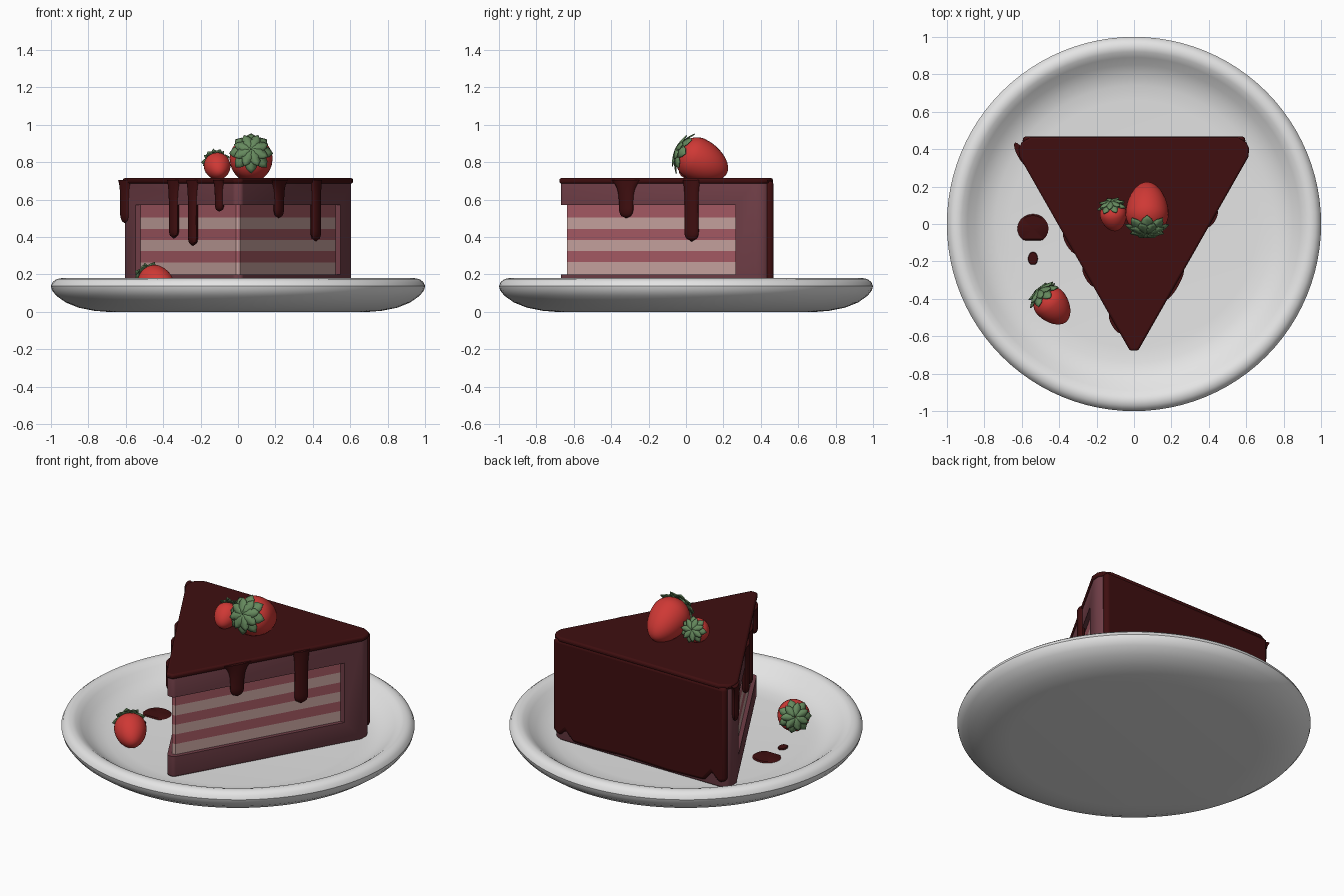
import bpy, bmesh, math
from mathutils import Vector

if "Cube" in bpy.data.objects:
    bpy.data.objects.remove(bpy.data.objects["Cube"])


def mat(name, r, g, b):
    m = bpy.data.materials.new(name)
    m.diffuse_color = (r, g, b, 1)
    m.use_nodes = True
    m.node_tree.nodes["Principled BSDF"].inputs["Base Color"].default_value = m.diffuse_color
    return m


WHITE = mat("porcelain", .78, .78, .78)
GLAZE = mat("dark_glaze", .05, .0045, .005)
FROST = mat("mauve_frosting", .16, .048, .062)
PINK = mat("pink_sponge", .39, .105, .13)
CREAM = mat("cream_filling", .58, .37, .35)
RED = mat("strawberry_red", .62, .04, .035)
GREEN = mat("leaf_green", .13, .25, .11)


def make(name, bm, material):
    bmesh.ops.recalc_face_normals(bm, faces=bm.faces)
    me = bpy.data.meshes.new(name)
    bm.to_mesh(me)
    bm.free()
    me.materials.append(material)
    ob = bpy.data.objects.new(name, me)
    bpy.context.collection.objects.link(ob)
    return ob


def prism(name, pts, sweep, material, bevel=0, segs=3):
    """Extrude a closed 3D outline along the sweep vector."""
    bm = bmesh.new()
    face = bm.faces.new([bm.verts.new(p) for p in pts])
    ext = bmesh.ops.extrude_face_region(bm, geom=[face])
    bmesh.ops.translate(bm, vec=sweep, verts=[v for v in ext["geom"] if isinstance(v, bmesh.types.BMVert)])
    ob = make(name, bm, material)
    if bevel:
        b = ob.modifiers.new("bevel", 'BEVEL')
        b.width, b.segments, b.limit_method, b.angle_limit = bevel, segs, 'ANGLE', math.radians(40)
    return ob


def loft(bm, rings):
    """Skin closed rings of points; single points become poles."""
    vr = [[bm.verts.new(p) for p in r] for r in rings]
    for a, b in zip(vr, vr[1:]):
        n = max(len(a), len(b))
        for i in range(n):
            j = (i + 1) % n
            if len(a) == 1:
                bm.faces.new((a[0], b[i], b[j]))
            elif len(b) == 1:
                bm.faces.new((a[i], a[j], b[0]))
            else:
                bm.faces.new((a[i], a[j], b[j], b[i]))


def circle(r, z, n):
    if r == 0:
        return [(0, 0, z)]
    return [(r * math.cos(2 * math.pi * i / n), r * math.sin(2 * math.pi * i / n), z) for i in range(n)]


# plate
FLOOR = .07
profile = [(0, 0), (.7, 0), (.77, .006), (.85, .022), (.92, .05), (.97, .085), (.994, .115), (1, .138),
           (.99, .16), (.97, .175), (.945, .18), (.92, .174), (.89, .152), (.85, .12), (.8, .092),
           (.74, .076), (.66, FLOOR), (0, FLOOR)]
bm = bmesh.new()
loft(bm, [circle(r, z, 96) for r, z in profile])
make("plate", bm, WHITE)


# wedge outline, mirrored in x
def wedge(z, grow=0.0):
    half = [(.022, -.667 - grow), (.602 + grow, .36), (.605 + grow, .405), (.59 + grow, .437), (.55, .455 + grow)]
    return [(x, y, z) for x, y in half] + [(-x, y, z) for x, y in reversed(half)]


# frosting frame with the cut sides opened up
frame = prism("frosting_frame", wedge(FLOOR), (0, 0, .63), FROST, .014)
cutter = prism("side_cutter", [(-1, -1, .2), (1, -1, .2), (1, .265, .2), (-1, .265, .2)], (0, 0, .37), FROST)
cutter.hide_render = True
bo = frame.modifiers.new("open_sides", 'BOOLEAN')
bo.operation, bo.object, bo.solver = 'DIFFERENCE', cutter, 'EXACT'
bpy.context.view_layer.objects.active = frame
for m in list(frame.modifiers):
    bpy.ops.object.modifier_apply(modifier=m.name)
bpy.data.objects.remove(cutter)

# sponge and cream layers
levels = [.195, .265, .325, .385, .443, .505, .575]
for i, (a, b) in enumerate(zip(levels, levels[1:])):
    pts = [(-.012, -.635, a), (.012, -.635, a), (.535, .29, a), (-.535, .29, a)]
    prism(f"{'sponge' if i % 2 else 'cream'}_layer_{i + 1}", pts, (0, 0, b - a), PINK if i % 2 else CREAM)

# glaze on the top, and the sheet running down the back
prism("top_glaze", wedge(.685, .01), (0, 0, .03), GLAZE, .011)
bottom = [(-.595, .12), (-.55, .1), (-.5, .15), (-.45, .09), (-.2, .08), (.1, .09), (.3, .08),
          (.46, .085), (.51, .14), (.55, .1), (.595, .13)]
sheet = [(x, .425, z) for x, z in bottom] + [(.595, .425, .7), (-.595, .425, .7)]
prism("back_glaze", sheet, (0, .043, 0), GLAZE, .02)


# drips running down the cut sides: side, y, end height, half width, flare
def drip(name, side, y, end, w, flare, depth=.022):
    x = min(.022 + (y + .667) * .565, .6)
    t, n = Vector((side * .49, .871, 0)), Vector((side * .871, -.49, 0))
    base = Vector((side * x, y, 0))
    rings, steps = [], 18
    for i in range(steps + 1):
        u = i / steps
        z = .705 + (end - .705) * u
        left = z - end
        cap = math.sqrt(max(0, 1 - (1 - min(1, left / (w * 1.3))) ** 2))
        ww = w * cap * (.85 + .25 * u + flare * math.exp(-u * 5))
        if i == steps:
            rings.append([base + Vector((0, 0, z))])
            continue
        rings.append([base + t * ww * math.cos(k * math.pi / 8) + n * depth * max(cap, .2) * math.sin(k * math.pi / 8)
                      + Vector((0, 0, z)) for k in range(16)])
    bm = bmesh.new()
    loft(bm, [[base + Vector((0, 0, .706))]] + rings)
    make(name, bm, GLAZE)


for i, d in enumerate([(1, -.32, .5, .04, 1.5), (1, .03, .375, .04, .5), (-1, -.1, .39, .036, 1),
                       (-1, -.28, .35, .034, 1), (-1, -.53, .535, .03, 1.2), (-1, .37, .47, .045, .8)]):
    drip(f"drip_{i + 1}", *d)


# sauce spots on the plate
def spot(name, x, y, rx, ry, flat):
    ring = []
    for k in range(28):
        a = 2 * math.pi * k / 28
        ring.append((rx * math.cos(a), max(ry * math.sin(a), -ry * flat)))
    bm = bmesh.new()
    rows = [(.92, 0), (1, .004), (.9, .01)]
    loft(bm, [[(x, y, FLOOR - .003)]] + [[(x + px * s, y + py * s, FLOOR - .001 + h) for px, py in ring] for s, h in rows]
         + [[(x, y, FLOOR + .011)]])
    make(name, bm, GLAZE)


spot("large_sauce_spot", -.54, -.025, .083, .078, .8)
spot("small_sauce_spot", -.54, -.185, .026, .036, .9)


# strawberry: widest point, stem direction, radius, stem length, tip length
def strawberry(name, centre, stem, R, a, b, leaves=8):
    rot = Vector(stem).to_track_quat('Z', 'Y').to_matrix().to_4x4()

    def surf(phi):
        c = math.cos(phi)
        r = R * math.sin(phi) * (1 if c > 0 else 1 - .1 * c * c)
        return r, (a if c > 0 else b) * c

    rings = []
    for i in range(21):
        r, z = surf(math.pi * i / 20)
        rings.append(circle(0 if i in (0, 20) else r, z, 28))
    bm = bmesh.new()
    loft(bm, rings)
    body = make(name, bm, RED)

    # calyx: two rings of pointed leaves lying on the berry
    bm = bmesh.new()
    for k in range(leaves * 2):
        outer = k % 2 == 0
        ang = math.pi * k / leaves
        reach = 1.0 if outer else .65
        lift = .006 if outer else .014
        rows = []
        for s, w in [(0, .12), (.3, .24), (.55, .32), (.8, .22), (1, 0)]:
            r, z = surf(.03 + reach * s)
            r, z = r + lift * s + (.012 * s ** 3), z + lift
            w *= R * (1 if outer else .8)
            rows.append([bm.verts.new((r * math.cos(ang) - q * w * math.sin(ang),
                                       r * math.sin(ang) + q * w * math.cos(ang),
                                       z - abs(q) * .004)) for q in ((-1, 0, 1) if w else (0,))])
        for p, q in zip(rows, rows[1:]):
            for j in range(2):
                bm.faces.new((p[j], p[j + 1], q[j + 1], q[j]) if len(q) == 3 else (p[j], p[j + 1], q[0]))
    calyx = make(name + "_leaves", bm, GREEN)
    so = calyx.modifiers.new("thickness", 'SOLIDIFY')
    so.thickness, so.offset = .006, 0
    for ob in (body, calyx):
        ob.data.transform(rot)
        ob.location = centre


strawberry("large_strawberry", (.07, .052, .82), (0, -.9, .42), .115, .105, .185)
strawberry("small_strawberry", (-.112, .055, .782), (-.15, .85, .4), .071, .06, .1, 7)
strawberry("plate_strawberry", (-.45, -.42, .16), (-.6, .7, .3), .092, .08, .14, 7)

# smooth shading with crisp edges
bpy.ops.object.select_all(action='SELECT')
bpy.ops.object.shade_smooth_by_angle(angle=math.radians(35))
